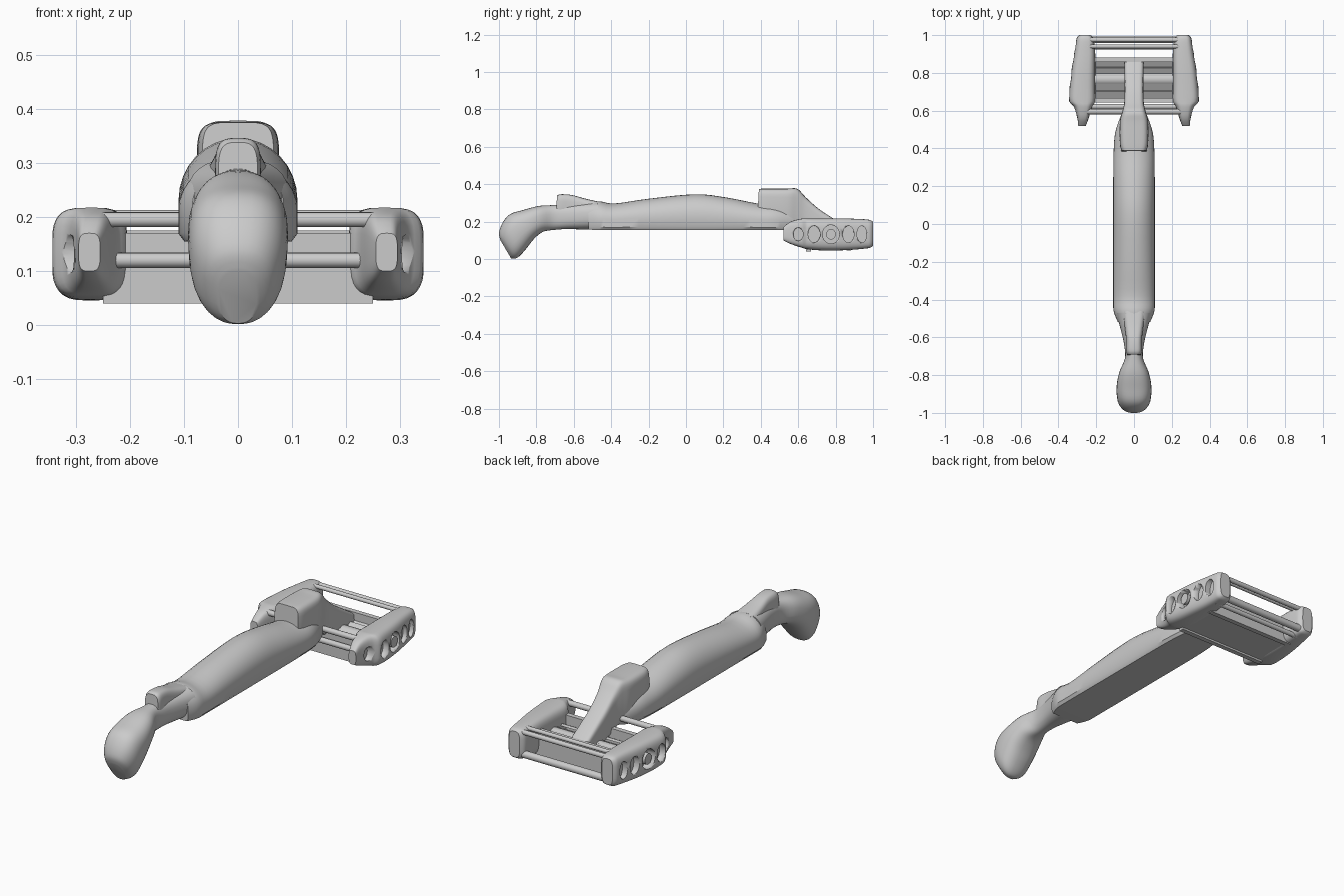
import bpy, bmesh, math
from mathutils import Vector

if "Cube" in bpy.data.objects:
    bpy.data.objects.remove(bpy.data.objects["Cube"])


def catmull(a, b, c, d, t):
    return [0.5 * (2 * q + (r - p) * t + (2 * p - 5 * q + 4 * r - s) * t * t
                   + (3 * q - p - 3 * r + s) * t ** 3) for p, q, r, s in zip(a, b, c, d)]


def smooth_path(st, n):
    out = []
    for i in range(len(st) - 1):
        a, d = st[max(i - 1, 0)], st[min(i + 2, len(st) - 1)]
        out += [catmull(a, st[i], st[i + 1], d, k / n) for k in range(n)]
    return out + [list(st[-1])]


def finish(name, bm, angle=35):
    bmesh.ops.recalc_face_normals(bm, faces=bm.faces)
    me = bpy.data.meshes.new(name)
    bm.to_mesh(me)
    bm.free()
    ob = bpy.data.objects.new(name, me)
    bpy.context.collection.objects.link(ob)
    bpy.ops.object.select_all(action='DESELECT')
    ob.select_set(True)
    bpy.context.view_layer.objects.active = ob
    bpy.ops.object.shade_smooth_by_angle(angle=math.radians(angle))
    return ob


def loft(name, stations, section, steps=4):
    """Station: centre x, half width, bottom y, bottom z, top y, top z."""
    bm = bmesh.new()
    rings = []
    for x, w, yb, zb, yt, zt in smooth_path(stations, steps):
        rings.append([bm.verts.new((x + u * w, yb + (yt - yb) * t, zb + (zt - zb) * t))
                      for u, t in section])
    n = len(section)
    for r, s in zip(rings, rings[1:]):
        for i in range(n):
            bm.faces.new((r[i], r[(i + 1) % n], s[(i + 1) % n], s[i]))
    bm.faces.new(rings[0])
    bm.faces.new(rings[-1])
    return finish(name, bm)


def rounded(power, n=32):
    f = lambda v: math.copysign(abs(v) ** (2 / power), v)
    return [(f(math.cos(2 * math.pi * i / n)), 0.5 + 0.5 * f(math.sin(2 * math.pi * i / n)))
            for i in range(n)]


def rod(name, x0, x1, y, z, ry, rz, n=16):
    bm = bmesh.new()
    bmesh.ops.create_cone(bm, cap_ends=True, segments=n, radius1=1, radius2=1, depth=1)
    for v in bm.verts:
        v.co = Vector(((x0 + x1) / 2 + v.co.z * (x1 - x0), y + v.co.x * ry, z + v.co.y * rz))
    return finish(name, bm)


def slat(name, hw, y, z, dy, dz, tilt=0):
    bm = bmesh.new()
    bmesh.ops.create_cube(bm, size=1)
    c, s = math.cos(tilt), math.sin(tilt)
    for v in bm.verts:
        a, b = v.co.y * dy, v.co.z * dz
        v.co = Vector((v.co.x * 2 * hw, y + a * c - b * s, z + a * s + b * c))
    return finish(name, bm)


# Handle: flat underside, domed top
dome = [(math.cos(math.pi * i / 16), 0.4 + 0.6 * math.sin(math.pi * i / 16)) for i in range(17)]
grip = [(0.9, 0), (1, 0.1)] + dome + [(-1, 0.1), (-0.9, 0)]
loft("handle", [
    (0, .085, -.52, .157, -.52, .305),
    (0, .108, -.46, .155, -.46, .308),
    (0, .11, -.38, .155, -.38, .297),
    (0, .11, -.20, .155, -.20, .322),
    (0, .11, .05, .155, .05, .346),
    (0, .11, .22, .155, .22, .328),
    (0, .108, .38, .155, .38, .297),
    (0, .10, .48, .155, .48, .29),
    (0, .075, .56, .157, .56, .27),
    (0, .05, .61, .165, .61, .25)], grip)

# Waist and curled-down tail
loft("tail", [
    (0, .095, -.47, .156, -.47, .308),
    (0, .07, -.56, .158, -.56, .30),
    (0, .052, -.64, .16, -.64, .292),
    (0, .048, -.71, .155, -.71, .288),
    (0, .075, -.765, .145, -.79, .283),
    (0, .09, -.81, .11, -.87, .262),
    (0, .092, -.85, .06, -.94, .24),
    (0, .085, -.885, .02, -.98, .195),
    (0, .065, -.91, .003, -1.0, .14),
    (0, .035, -.935, .003, -.992, .10)], rounded(2.5))
loft("thumb_stop", [
    (0, .036, -.695, .22, -.69, .338),
    (0, .042, -.67, .22, -.67, .346),
    (0, .042, -.61, .22, -.61, .342),
    (0, .05, -.54, .22, -.54, .323),
    (0, .06, -.46, .22, -.46, .305)], rounded(3.5))

# Raised knob and neck sloping into the head
loft("neck", [
    (0, .066, .38, .20, .39, .375),
    (0, .075, .43, .19, .43, .376),
    (0, .075, .54, .18, .54, .376),
    (0, .062, .595, .165, .595, .375),
    (0, .052, .64, .14, .64, .33),
    (0, .05, .71, .11, .71, .268),
    (0, .05, .79, .09, .79, .215),
    (0, .05, .86, .09, .86, .17)], rounded(5))

# Head body: base slab, pivot beam and slats
slat("head_base", .25, .765, .065, .23, .03)
slat("head_front_wall", .25, .655, .105, .025, .13)
slat("head_back_wall", .25, .87, .11, .025, .13)
rod("pivot_beam", -.25, .25, .765, .11, .035, .035)
for i in range(5):
    slat(f"blade_{i + 1}", .25, .685 + i * .042, .125, .042, .012, .5)
for i, (y, z, r) in enumerate([(.595, .195, .014), (.622, .12, .014), (.94, .203, .010),
                               (.975, .195, .012), (.975, .085, .018), (.935, .065, .012)]):
    rod(f"cross_rod_{i + 1}", -.27, .27, y, z, r, r)

# End caps with pockets and pivot hubs
plan = [(.52, .255, .295, .10, .17), (.56, .24, .30, .08, .20), (.62, .222, .318, .06, .216),
        (.65, .205, .343, .052, .217), (.72, .205, .341, .046, .217), (.82, .205, .33, .046, .217),
        (.90, .205, .317, .05, .215), (.96, .21, .308, .056, .212), (.985, .215, .303, .06, .208),
        (1.0, .23, .29, .07, .20)]
for side, s in (("left", -1), ("right", 1)):
    cap = loft(f"{side}_end_cap", [(s * (a + b) / 2, (b - a) / 2, y, zb, y, zt)
                                   for y, a, b, zb, zt in plan], rounded(3.6), 3)
    pockets = [(.60, .026, .035, .285), (.685, .032, .045, .31), (.775, .045, .05, .295),
               (.868, .03, .045, .295), (.94, .026, .045, .285)]
    for i, (y, ry, rz, depth) in enumerate(pockets):
        cut = rod(f"{side}_pocket_cutter_{i + 1}", *sorted((s * depth, s * .4)), y, .132, ry, rz, 20)
        cut.hide_render = True
        cut.hide_viewport = True
        m = cap.modifiers.new("pocket", 'BOOLEAN')
        m.operation, m.object, m.solver = 'DIFFERENCE', cut, 'EXACT'
    rod(f"{side}_pivot_hub", *sorted((s * .25, s * .332)), .775, .132, .026, .028, 20)
